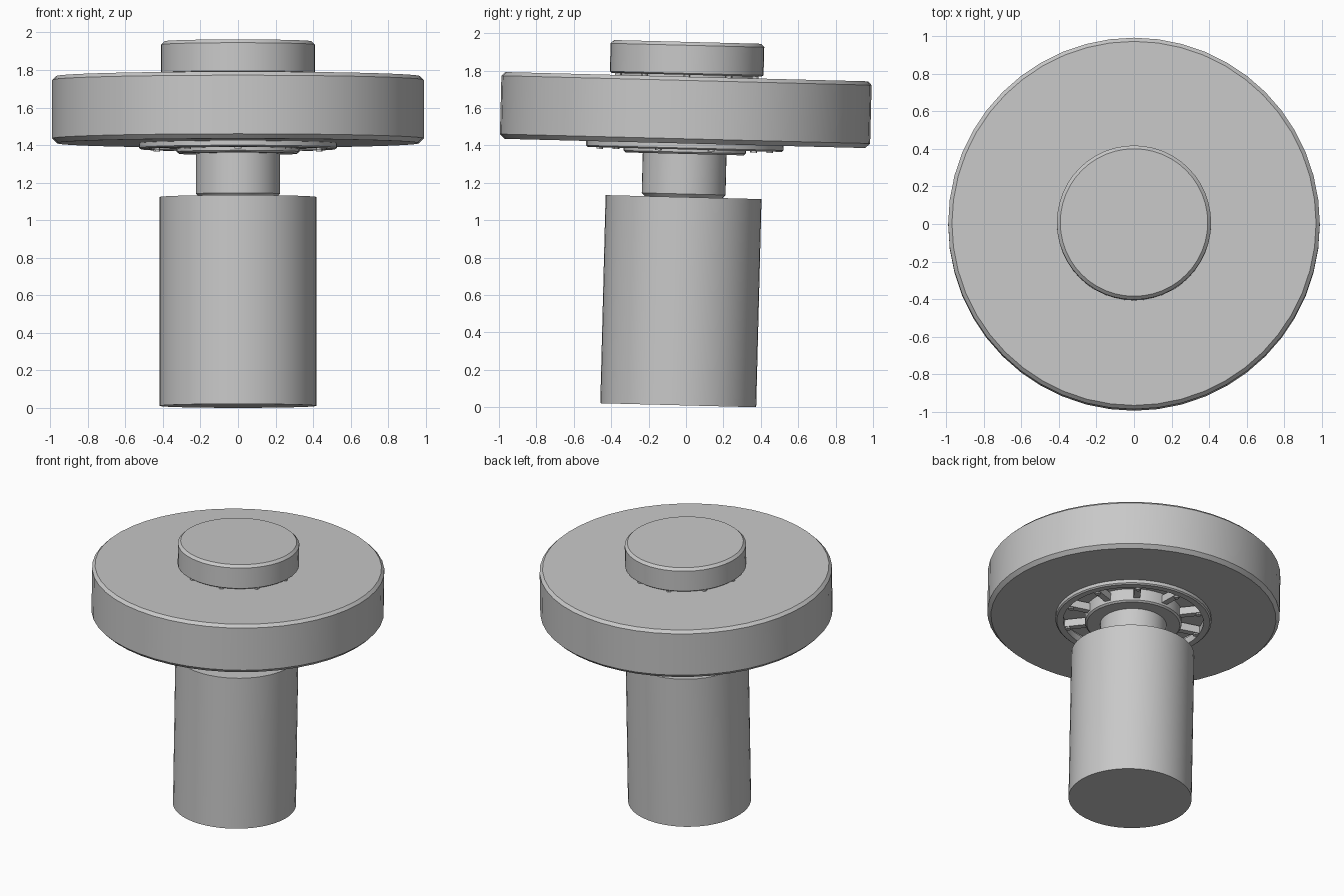
import bpy
import bmesh
import math
from mathutils import Matrix, Vector

cube = bpy.data.objects.get("Cube")
if cube:
    bpy.data.objects.remove(cube, do_unlink=True)

# Single grey finish
grey = bpy.data.materials.new("plain_grey")
grey.use_nodes = True
grey.diffuse_color = (0.58, 0.58, 0.58, 1)
grey.node_tree.nodes["Principled BSDF"].inputs["Base Color"].default_value = grey.diffuse_color

# The whole stack leans slightly to the back
TILT = Matrix.Translation((0, -0.0415, 0.0106)) @ Matrix.Rotation(-0.0255, 4, 'X')


def finish(name, bm):
    bmesh.ops.recalc_face_normals(bm, faces=bm.faces[:])
    mesh = bpy.data.meshes.new(name)
    bm.to_mesh(mesh)
    bm.free()
    mesh.materials.append(grey)
    obj = bpy.data.objects.new(name, mesh)
    obj.matrix_world = TILT
    bpy.context.collection.objects.link(obj)
    bpy.ops.object.select_all(action='DESELECT')
    obj.select_set(True)
    bpy.context.view_layer.objects.active = obj
    bpy.ops.object.shade_smooth_by_angle(angle=math.radians(30))
    return obj


def lathe(name, profile, sides=48, closed=False):
    """Turn (radius, height) points about the axis; open profiles get flat caps."""
    bm = bmesh.new()
    rings = [[bm.verts.new((r * math.cos(i * math.tau / sides),
                            r * math.sin(i * math.tau / sides), h))
              for i in range(sides)] for r, h in profile]
    pairs = list(zip(rings, rings[1:]))
    if closed:
        pairs.append((rings[-1], rings[0]))
    else:
        bm.faces.new(rings[0])
        bm.faces.new(rings[-1])
    for a, b in pairs:
        for i in range(sides):
            j = (i + 1) % sides
            bm.faces.new((a[i], a[j], b[j], b[i]))
    return finish(name, bm)


def radial_boxes(name, count, radius, size, height, start):
    """Repeat a box around the axis in one object."""
    bm = bmesh.new()
    for i in range(count):
        turn = Matrix.Rotation(start + i * math.tau / count, 4, 'Z')
        place = Matrix.Translation((radius, 0, height))
        bmesh.ops.create_cube(bm, size=1, matrix=turn @ place @ Matrix.Diagonal(Vector((*size, 1))))
    return finish(name, bm)


def radial_pins(name, count, radius, pin_radius, depth, height, start):
    """Repeat a small cylinder around the axis in one object."""
    bm = bmesh.new()
    for i in range(count):
        turn = Matrix.Rotation(start + i * math.tau / count, 4, 'Z')
        bmesh.ops.create_cone(bm, cap_ends=True, segments=12, radius1=pin_radius,
                              radius2=pin_radius, depth=depth,
                              matrix=turn @ Matrix.Translation((radius, 0, height)))
    return finish(name, bm)


# Base cylinder and the shaft standing on it
lathe("base_cylinder", [(0.417, 0), (0.417, 1.113)])
lathe("shaft", [(0.205, 1.11), (0.224, 1.13), (0.224, 1.45)])

# Wide disc with a shallow recess underneath
lathe("wide_disc", [(0.49, 1.44), (0.49, 1.40), (0.965, 1.40), (0.99, 1.425),
                    (0.99, 1.737), (0.97, 1.757)])

# Spoked plate under the disc
lathe("plate_rim", [(0.475, 1.42), (0.475, 1.368), (0.518, 1.368),
                    (0.528, 1.376), (0.528, 1.42)], closed=True)
lathe("plate_hub", [(0.315, 1.344), (0.327, 1.354), (0.327, 1.445)])
SPOKES = 10
radial_boxes("plate_spokes", SPOKES, 0.4, (0.17, 0.045, 0.055), 1.398, math.pi / 2)
radial_pins("plate_screws", SPOKES, 0.455, 0.018, 0.02, 1.37, math.pi / 2)

# Neck, spacer pegs and top cap
lathe("cap_neck", [(0.36, 1.75), (0.36, 1.78)])
radial_pins("neck_pegs", SPOKES, 0.385, 0.018, 0.03, 1.765, math.pi / 2 + math.pi / SPOKES)
lathe("top_cap", [(0.4, 1.767), (0.411, 1.775), (0.411, 1.925), (0.393, 1.943)])
